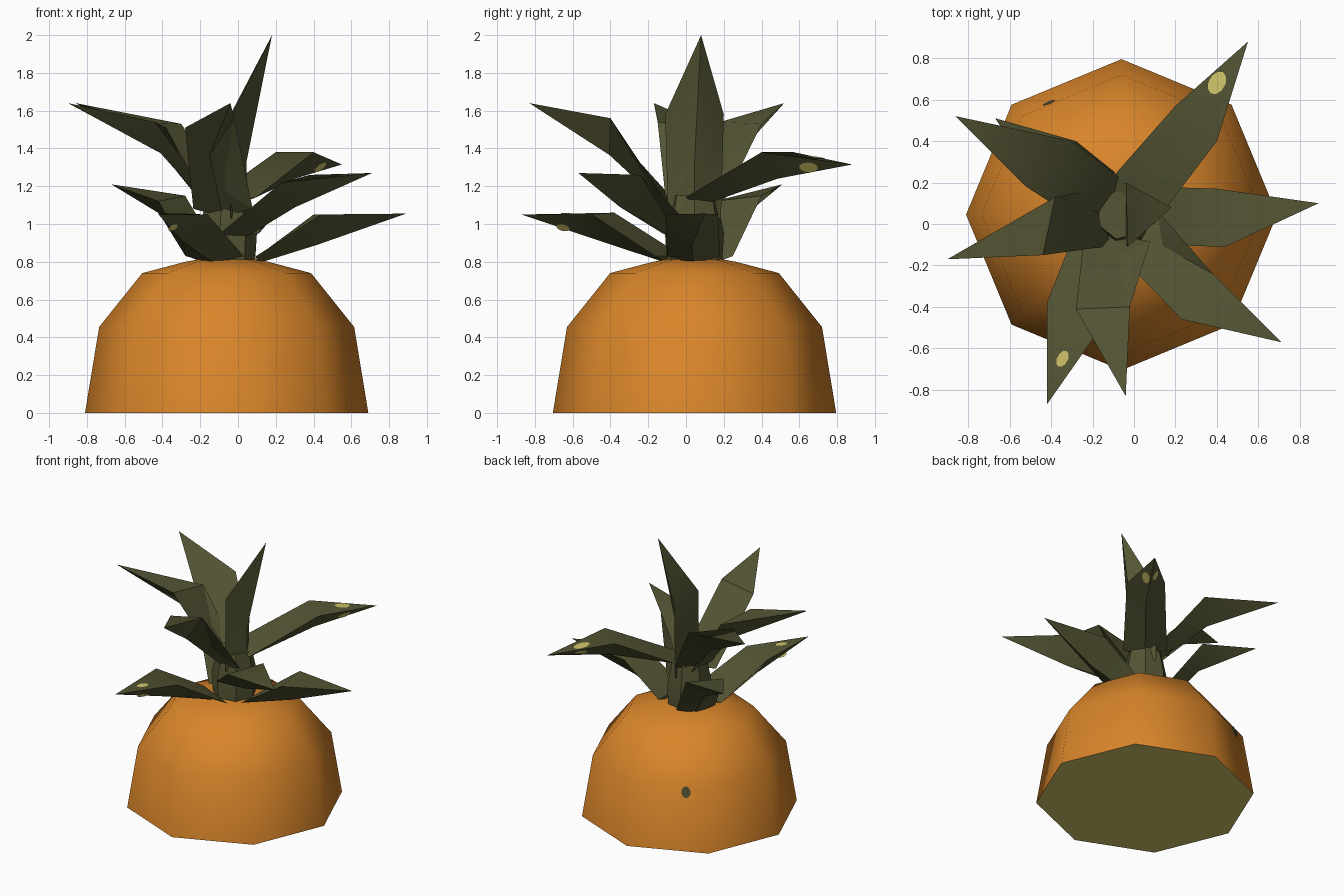
import bpy, bmesh, math
from mathutils import Vector
from mathutils.bvhtree import BVHTree

if "Cube" in bpy.data.objects:
    bpy.data.objects.remove(bpy.data.objects["Cube"])


def material(name, rgb):
    m = bpy.data.materials.new(name)
    m.use_nodes = True
    m.diffuse_color = (*rgb, 1)
    m.node_tree.nodes["Principled BSDF"].inputs["Base Color"].default_value = (*rgb, 1)
    return m


orange = material("orange skin", (0.69, 0.235, 0.023))
green = material("dark leaf green", (0.09, 0.091, 0.035))
yellow = material("pale yellow flesh", (0.64, 0.56, 0.145))


def finish(name, bm, mats, angle):
    bmesh.ops.recalc_face_normals(bm, faces=bm.faces)
    mesh = bpy.data.meshes.new(name)
    bm.to_mesh(mesh)
    bm.free()
    for m in mats:
        mesh.materials.append(m)
    ob = bpy.data.objects.new(name, mesh)
    bpy.context.collection.objects.link(ob)
    bpy.ops.object.select_all(action='DESELECT')
    ob.select_set(True)
    bpy.context.view_layer.objects.active = ob
    bpy.ops.object.shade_smooth_by_angle(angle=math.radians(angle))
    return ob


def lathe(name, centre, profile, sides, mats, angle):
    bm = bmesh.new()
    rings = []
    for r, z in profile:
        rings.append([bm.verts.new((centre[0] + r * math.cos(math.tau * i / sides),
                                    centre[1] + r * math.sin(math.tau * i / sides), z))
                      for i in range(sides)])
    for low, high in zip(rings, rings[1:]):
        for i in range(sides):
            j = (i + 1) % sides
            bm.faces.new((low[i], low[j], high[j], high[i]))
    base = bm.faces.new(rings[0])
    base.material_index = len(mats) - 1
    bm.faces.new(rings[-1])
    return finish(name, bm, mats, angle)


# Eight-sided fruit with a pale cut base, and the crown's core
CENTRE = Vector((-0.06, 0.045, 0))
body = lathe("fruit_body", CENTRE,
             [(0.75, 0), (0.675, 0.455), (0.447, 0.74), (0.22, 0.8), (0.05, 0.83)],
             8, [orange, yellow], 60)
lathe("crown_core", CENTRE, [(0.15, 0.79), (0.16, 0.95), (0.12, 1.15)], 7, [green], 50)


def leaf(name, tip, left, right, drop, root_z, root_r, half=0.14, push=0.0):
    """Solid leaf: flat top and a keel below, from crown centre to a point."""
    tip, left, right = Vector(tip), Vector(left), Vector(right)
    mid = (left + right) / 2
    out = Vector((mid.x - CENTRE.x, mid.y - CENTRE.y, 0)).normalized()
    side = Vector((-out.y, out.x, 0))
    if side.dot(left - right) < 0:
        side = -side
    root = CENTRE + out * root_r + Vector((0, 0, root_z))
    up = Vector((0, 0, 1))
    bm = bmesh.new()
    a = [bm.verts.new(p) for p in (root + side * half + up * 0.03,
                                   root - side * half + up * 0.03,
                                   root - up * 0.01 + out * push)]
    b = [bm.verts.new(p) for p in (left, right, mid - up * drop + out * push)]
    t = bm.verts.new(tip)
    bm.faces.new(a)
    for i in range(3):
        j = (i + 1) % 3
        bm.faces.new((a[i], a[j], b[j], b[i]))
        bm.faces.new((b[i], b[j], t))
    return finish(name, bm, [green], 40)


# Lower leaves
leaf("lower_leaf_left", (0.89, 0.10, 1.055), (0.40, 0.17, 1.05), (0.44, -0.11, 1.05), 0.16, 0.80, 0.16)
front_leaf = leaf("lower_leaf_front", (-0.42, -0.87, 1.05), (-0.16, -0.50, 1.05),
                  (-0.42, -0.38, 1.06), 0.15, 0.80, 0.15, 0.17)
leaf("lower_leaf_back", (-0.67, 0.51, 1.21), (-0.28, 0.40, 1.15), (-0.42, 0.15, 1.12), 0.12, 0.80, 0.15)
# Middle leaves
leaf("middle_leaf_left", (0.71, -0.57, 1.27), (0.38, -0.24, 1.26), (0.23, -0.46, 1.22), 0.15, 0.92, 0.1)
back_leaf = leaf("middle_leaf_back", (0.55, 0.88, 1.315), (0.20, 0.57, 1.38),
                 (0.40, 0.40, 1.38), 0.14, 1.11, 0.06, 0.15)
# Upper leaves
leaf("upper_leaf_front", (-0.04, -0.83, 1.64), (-0.02, -0.40, 1.56), (-0.28, -0.41, 1.51), 0.17, 1.05, 0.1, 0.16)
leaf("upper_leaf_right", (-0.90, -0.17, 1.64), (-0.38, 0.13, 1.51), (-0.44, -0.15, 1.54), 0.15, 1.08, 0.08)
leaf("upper_leaf_back", (-0.86, 0.52, 1.64), (-0.30, 0.40, 1.53), (-0.52, 0.18, 1.54), 0.15, 1.10, 0.08)
leaf("top_leaf", (0.18, 0.08, 2.0), (-0.04, 0.20, 1.58), (-0.03, -0.11, 1.58), 0.25, 1.0, 0.02, 0.14, 0.08)


def spot(name, target, origin, direction, wide, long, mat):
    """Thin oval plate laid on the surface hit by a ray."""
    tree = BVHTree.FromObject(target, bpy.context.evaluated_depsgraph_get())
    point, normal, _, _ = tree.ray_cast(Vector(origin), Vector(direction).normalized())
    if point is None:
        return
    if normal.dot(Vector(direction)) > 0:
        normal = -normal
    # Oval's long side follows the leaf length, or the height on upright faces
    axis = Vector((0, 0, 1)) if abs(normal.z) < 0.5 else Vector((point.x, point.y, 0))
    axis = (axis - normal * axis.dot(normal)).normalized()
    cross = normal.cross(axis)
    bm = bmesh.new()
    ring = []
    for i in range(10):
        a = math.tau * i / 10
        ring.append(bm.verts.new(point + normal * 0.004 + axis * long * math.cos(a)
                                 + cross * wide * math.sin(a)))
    face = bm.faces.new(ring)
    bmesh.ops.solidify(bm, geom=[face], thickness=0.003)
    finish(name, bm, [mat], 30)


# Pale spots above and below two leaves, and a dark spot on the fruit
UP, DOWN = (0, 0, 1), (0, 0, -1)
spot("back_leaf_spot_top", back_leaf, (0.40, 0.68, 3), DOWN, 0.04, 0.06, yellow)
spot("back_leaf_spot_under_left", back_leaf, (0.39, 0.695, -1), UP, 0.03, 0.05, yellow)
spot("back_leaf_spot_under_right", back_leaf, (0.435, 0.65, -1), UP, 0.035, 0.055, yellow)
spot("front_leaf_spot_top", front_leaf, (-0.345, -0.65, 3), DOWN, 0.026, 0.043, yellow)
spot("front_leaf_spot_under", front_leaf, (-0.345, -0.65, -1), UP, 0.026, 0.04, yellow)
a = math.radians(123)
spot("fruit_spot", body, CENTRE + Vector((2 * math.cos(a), 2 * math.sin(a), 0.42)),
     (-math.cos(a), -math.sin(a), 0), 0.032, 0.043, green)
